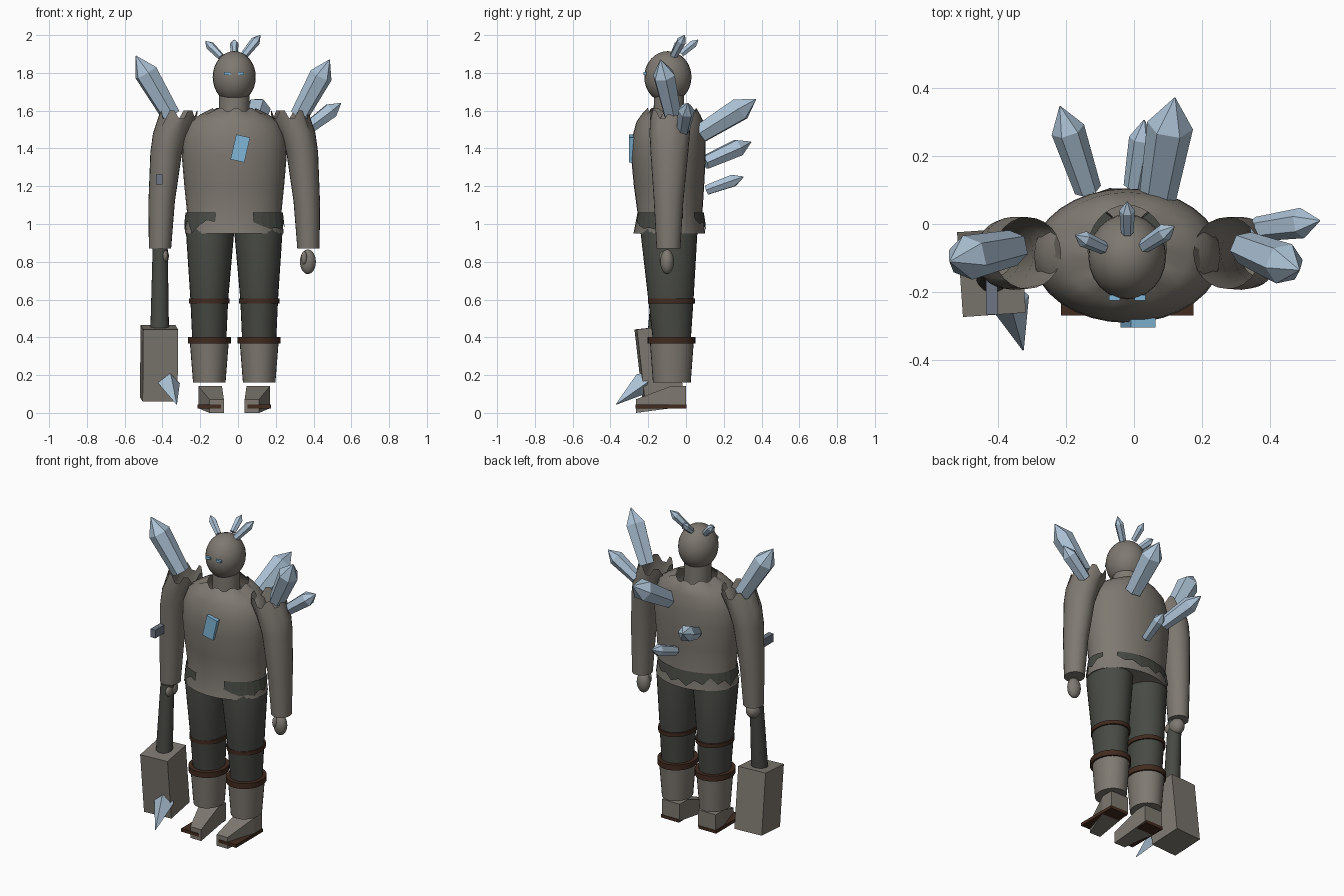
import bpy, bmesh
from math import cos, sin, pi, radians
from mathutils import Vector, Matrix

cube = bpy.data.objects.get("Cube")
if cube:
    bpy.data.objects.remove(cube)

MID = -0.02  # body centre line


def material(name, rgb):
    m = bpy.data.materials.new(name)
    m.use_nodes = True
    m.diffuse_color = (*rgb, 1)
    m.node_tree.nodes["Principled BSDF"].inputs["Base Color"].default_value = (*rgb, 1)
    return m


STONE = material("stone grey", (0.21, 0.19, 0.163))
CLOTH = material("dark cloth", (0.064, 0.068, 0.058))
LEATHER = material("brown leather", (0.054, 0.024, 0.014))
CRYSTAL = material("pale crystal", (0.42, 0.55, 0.68))
GLOW = material("bright blue", (0.22, 0.47, 0.68))
SLATE = material("slate blue", (0.155, 0.18, 0.23))


def finish(name, bm, mat, smooth=False):
    mesh = bpy.data.meshes.new(name)
    bmesh.ops.recalc_face_normals(bm, faces=bm.faces)
    bm.to_mesh(mesh)
    bm.free()
    mesh.materials.append(mat)
    ob = bpy.data.objects.new(name, mesh)
    bpy.context.collection.objects.link(ob)
    if smooth:
        bpy.ops.object.select_all(action='DESELECT')
        ob.select_set(True)
        bpy.context.view_layer.objects.active = ob
        bpy.ops.object.shade_smooth_by_angle(angle=radians(40))
    return ob


def loft(name, rings, mat, sides=28, jag=0, open_top=False, smooth=True):
    """Skin elliptical rings (x, y, z, rx, ry); jag tears the last ring."""
    bm = bmesh.new()
    rows = []
    for i, (x, y, z, rx, ry) in enumerate(rings):
        torn = jag if i == len(rings) - 1 else 0
        rows.append([bm.verts.new((x + rx * cos(2 * pi * k / sides),
                                   y + ry * sin(2 * pi * k / sides),
                                   z + torn * (-1) ** (k // 2)))
                     for k in range(sides)])
    for a, b in zip(rows, rows[1:]):
        for k in range(sides):
            n = (k + 1) % sides
            bm.faces.new((a[k], a[n], b[n], b[k]))
    bm.faces.new(rows[0][::-1])
    if not open_top:
        bm.faces.new(rows[-1])
    return finish(name, bm, mat, smooth)


def ball(name, centre, radii, mat):
    bm = bmesh.new()
    bmesh.ops.create_uvsphere(bm, u_segments=24, v_segments=16, radius=1)
    bm.transform(Matrix.Translation(centre) @ Matrix.Diagonal((*radii, 1)))
    return finish(name, bm, mat, True)


def box(name, centre, size, mat, rot=Matrix()):
    bm = bmesh.new()
    bmesh.ops.create_cube(bm, size=1)
    bm.transform(Matrix.Translation(centre) @ rot @ Matrix.Diagonal((*size, 1)))
    return finish(name, bm, mat)


def crystal(name, base, tip, r, shoulder=0.72, sides=6):
    """Faceted prism that ends in a point."""
    base, tip = Vector(base), Vector(tip)
    axis = tip - base
    length = axis.length
    ob = loft(name, [(0, 0, 0, r * 0.8, r * 0.8),
                     (0, 0, length * shoulder, r, r),
                     (0, 0, length, 0.002, 0.002)], CRYSTAL, sides, smooth=False)
    ob.data.transform(Matrix.Translation(base) @ axis.to_track_quat('Z', 'Y').to_matrix().to_4x4())


# Tunic with open neck
loft("tunic", [(MID, -0.088, 0.95, 0.262, 0.19), (MID, -0.085, 1.06, 0.25, 0.172),
               (MID, -0.09, 1.2, 0.264, 0.186), (MID, -0.093, 1.35, 0.277, 0.197),
               (MID, -0.092, 1.45, 0.273, 0.195), (MID, -0.085, 1.54, 0.24, 0.178),
               (MID, -0.08, 1.58, 0.18, 0.155), (MID, -0.075, 1.605, 0.115, 0.13)],
     STONE, 32, jag=0.008, open_top=True)


# Torn dark cloth patches around the hem
def patch(name, start, depths):
    bm = bmesh.new()
    pairs = []
    for i, d in enumerate(depths):
        a = 2 * pi * (start + i) / 32
        pair = []
        for drop in (0, d):
            grow = drop / 0.11
            pair.append(bm.verts.new((MID + (0.258 + 0.012 * grow) * cos(a),
                                      -0.086 + (0.18 + 0.018 * grow) * sin(a), 1.06 - drop)))
        pairs.append(pair)
    for p, q in zip(pairs, pairs[1:]):
        bm.faces.new((p[0], p[1], q[1], q[0]))
    finish(name, bm, CLOTH)


patch("left_hem_tear", -6, [0.05, 0.07, 0.085, 0.08, 0.09, 0.06, 0.08, 0.04, 0.03])
patch("right_hem_tear", 14, [0.03, 0.04, 0.06, 0.05, 0.05, 0.11, 0.07, 0.04, 0.05])
patch("back_hem_tear", 12, [0.03, 0.07, 0.05, 0.09, 0.06, 0.05, 0.08, 0.06, 0.03][:5])
patch("back_hem_tear_left", 4, [0.03, 0.06, 0.05, 0.08, 0.06, 0.09, 0.05, 0.07, 0.03])

# Head, neck and eyes
loft("neck", [(MID, -0.09, 1.5, 0.082, 0.082), (MID, -0.09, 1.7, 0.08, 0.08)], STONE)
ball("head", (MID, -0.096, 1.778), (0.114, 0.125, 0.137), STONE)
for side, word in ((1, "left"), (-1, "right")):
    box(word + "_eye", (MID + side * 0.037, -0.216, 1.797), (0.032, 0.016, 0.015), GLOW)

# Arms and legs
for s, word in ((1, "left"), (-1, "right")):
    def at(d):
        return MID + s * d

    loft(word + "_sleeve", [(at(0.393), -0.093, 0.87, 0.059, 0.063), (at(0.384), -0.092, 1.12, 0.07, 0.078),
                            (at(0.36), -0.088, 1.38, 0.084, 0.1), (at(0.335), -0.086, 1.48, 0.095, 0.107),
                            (at(0.292), -0.085, 1.58, 0.098, 0.105)],
         STONE, 24, jag=0.022, open_top=True)
    loft(word + "_trouser", [(at(0.132), -0.075, 0.38, 0.09, 0.1), (at(0.132), -0.08, 0.6, 0.1, 0.12),
                             (at(0.128), -0.09, 0.95, 0.127, 0.15), (at(0.12), -0.09, 1.0, 0.12, 0.14)], CLOTH)
    loft(word + "_boot_shaft", [(at(0.132), -0.075, 0.16, 0.086, 0.1),
                                (at(0.132), -0.075, 0.375, 0.103, 0.116)], STONE)
    for part, z, h, rx, ry in (("knee_strap", 0.592, 0.025, 0.108, 0.125),
                               ("boot_strap", 0.385, 0.035, 0.114, 0.127)):
        loft(f"{word}_{part}", [(at(0.132), -0.077, z + e * h / 2, rx, ry) for e in (-1, 1)],
             LEATHER)

    # Wedge shoe turned inward, on a straight sole
    bm = bmesh.new()
    for y, inner, outer, low, high in ((0.0, 0.065, 0.19, 0.035, 0.142),
                                       (-0.08, 0.065, 0.19, 0.025, 0.142),
                                       (-0.265, 0.055, 0.132, 0.0, 0.072)):
        for x in (inner, outer):
            for z in (low, high):
                bm.verts.new((at(x), y, z))
    bmesh.ops.convex_hull(bm, input=bm.verts)
    finish(word + "_shoe", bm, STONE)
    box(word + "_sole", (at(0.132), -0.133, 0.034), (0.125, 0.27, 0.02), LEATHER)

# Hands
ball("left_hand", (0.37, -0.1, 0.8), (0.042, 0.036, 0.065), STONE)
ball("left_thumb", (0.35, -0.125, 0.82), (0.016, 0.018, 0.035), STONE)
ball("right_hand", (-0.408, -0.1, 0.83), (0.042, 0.05, 0.05), STONE)
ball("right_thumb", (-0.385, -0.145, 0.83), (0.016, 0.03, 0.032), STONE)

# Mallet
loft("mallet_handle", [(-0.415, -0.155, 0.4, 0.05, 0.05), (-0.412, -0.125, 0.87, 0.04, 0.04)], CLOTH, 20)
tilt = Matrix.Rotation(radians(4), 4, 'Z') @ Matrix.Rotation(radians(6.5), 4, 'X')
box("mallet_head", (-0.418, -0.142, 0.262), (0.185, 0.207, 0.385), STONE, tilt)
crystal("mallet_spike", (-0.37, -0.21, 0.17), (-0.325, -0.37, 0.045), 0.06, 0.1, 4)

# Chest plate and forearm peg
box("chest_shard", (0.012, -0.287, 1.4), (0.075, 0.032, 0.135), GLOW, Matrix.Rotation(radians(13), 4, 'Y'))
box("forearm_peg", (-0.417, -0.2, 1.235), (0.034, 0.13, 0.052), SLATE)

# Crystal growths
for name, base, tip, r in (
        ("right_shoulder_crystal", (-0.355, -0.07, 1.575), (-0.54, -0.11, 1.89), 0.066),
        ("left_shoulder_crystal", (0.325, -0.07, 1.575), (0.485, -0.135, 1.87), 0.062),
        ("left_shoulder_small_crystal", (0.36, -0.015, 1.5), (0.545, 0.01, 1.64), 0.045),
        ("upper_back_crystal", (0.07, 0.08, 1.48), (0.12, 0.37, 1.66), 0.068),
        ("middle_back_crystal", (-0.135, 0.1, 1.325), (-0.217, 0.345, 1.435), 0.05),
        ("lower_back_crystal", (-0.002, 0.11, 1.18), (0.03, 0.305, 1.25), 0.036),
        ("left_head_crystal", (0.03, -0.065, 1.89), (0.118, -0.007, 2.0), 0.026),
        ("right_head_crystal", (-0.09, -0.07, 1.885), (-0.172, -0.033, 1.968), 0.024),
        ("back_head_crystal", (MID, -0.025, 1.9), (MID, 0.065, 1.975), 0.023)):
    crystal(name, base, tip, r)
